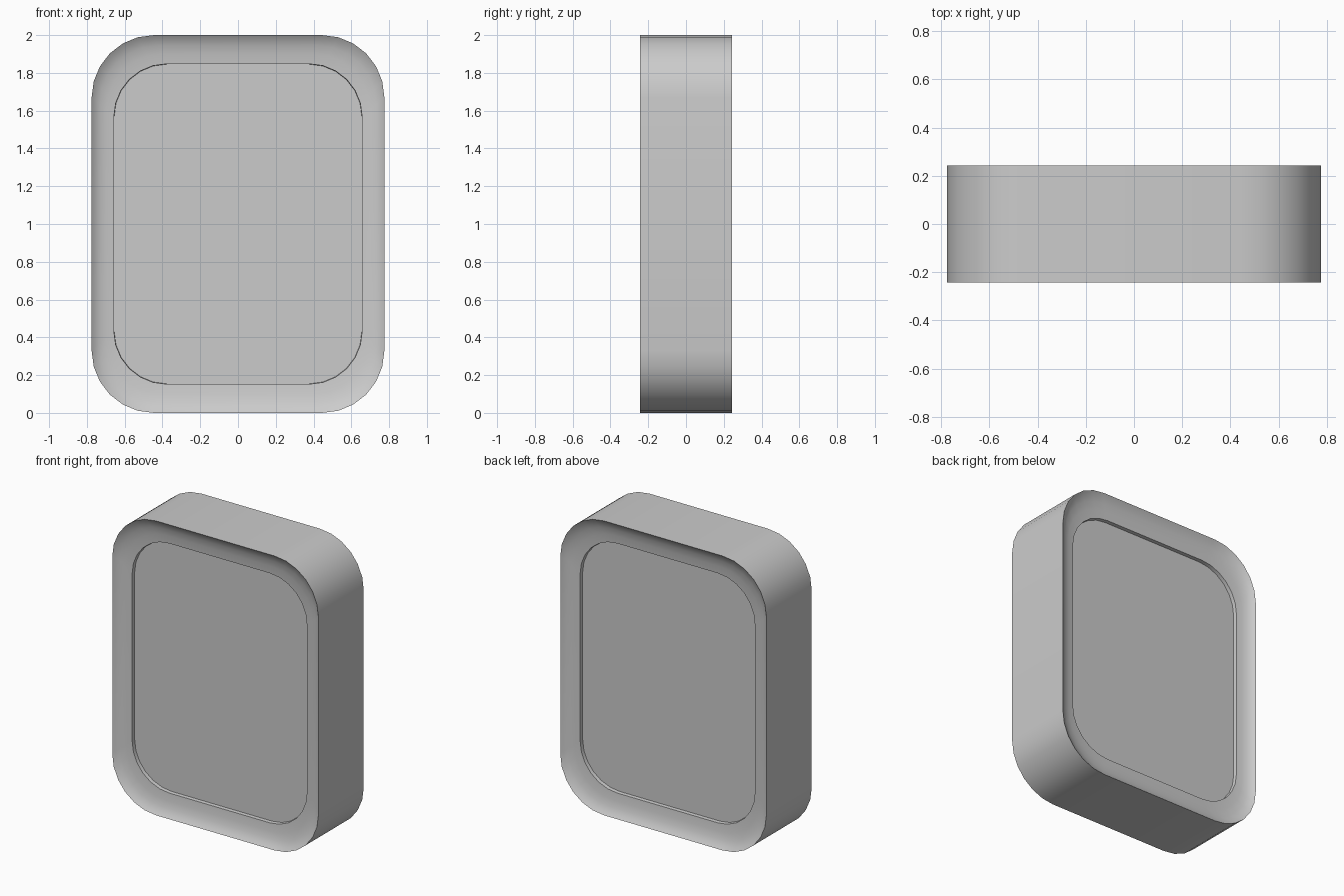
import bpy, bmesh
from math import sin, cos, pi, radians

if "Cube" in bpy.data.objects:
    bpy.data.objects.remove(bpy.data.objects["Cube"])

HALF_W, HALF_H, RADIUS, SEGS = 0.775, 1.0, 0.33, 6


def outline():
    """Rounded rectangle in x/z, centred on the origin."""
    pts = []
    for i, (sx, sz) in enumerate([(1, 1), (-1, 1), (-1, -1), (1, -1)]):
        for k in range(SEGS + 1):
            a = (i + k / SEGS) * pi / 2
            pts.append((sx * (HALF_W - RADIUS) + RADIUS * cos(a),
                        sz * (HALF_H - RADIUS) + RADIUS * sin(a)))
    return pts


# Half profile as (outline scale, y): panel edge, step, concave rim, outer edge
front = [(0.846, -0.173), (0.848, -0.198), (0.90, -0.203),
         (0.945, -0.213), (0.98, -0.228), (1.0, -0.243)]
profile = front + [(s, -y) for s, y in reversed(front)]

# Frame and recessed panels on both sides, lofted as one closed shell
bm = bmesh.new()
rings = [[bm.verts.new((x * s, y, z * s + HALF_H)) for x, z in outline()]
         for s, y in profile]
for a, b in zip(rings, rings[1:]):
    n = len(a)
    for i in range(n):
        j = (i + 1) % n
        bm.faces.new((a[i], a[j], b[j], b[i]))
bm.faces.new(rings[0])
bm.faces.new(rings[-1])
bmesh.ops.recalc_face_normals(bm, faces=bm.faces[:])

mesh = bpy.data.meshes.new("rounded_frame")
bm.to_mesh(mesh)
bm.free()
obj = bpy.data.objects.new("rounded_frame", mesh)
bpy.context.collection.objects.link(obj)

# Smooth rim and corners, sharp outer edge and step
bpy.context.view_layer.objects.active = obj
obj.select_set(True)
bpy.ops.object.shade_smooth_by_angle(angle=radians(35))
